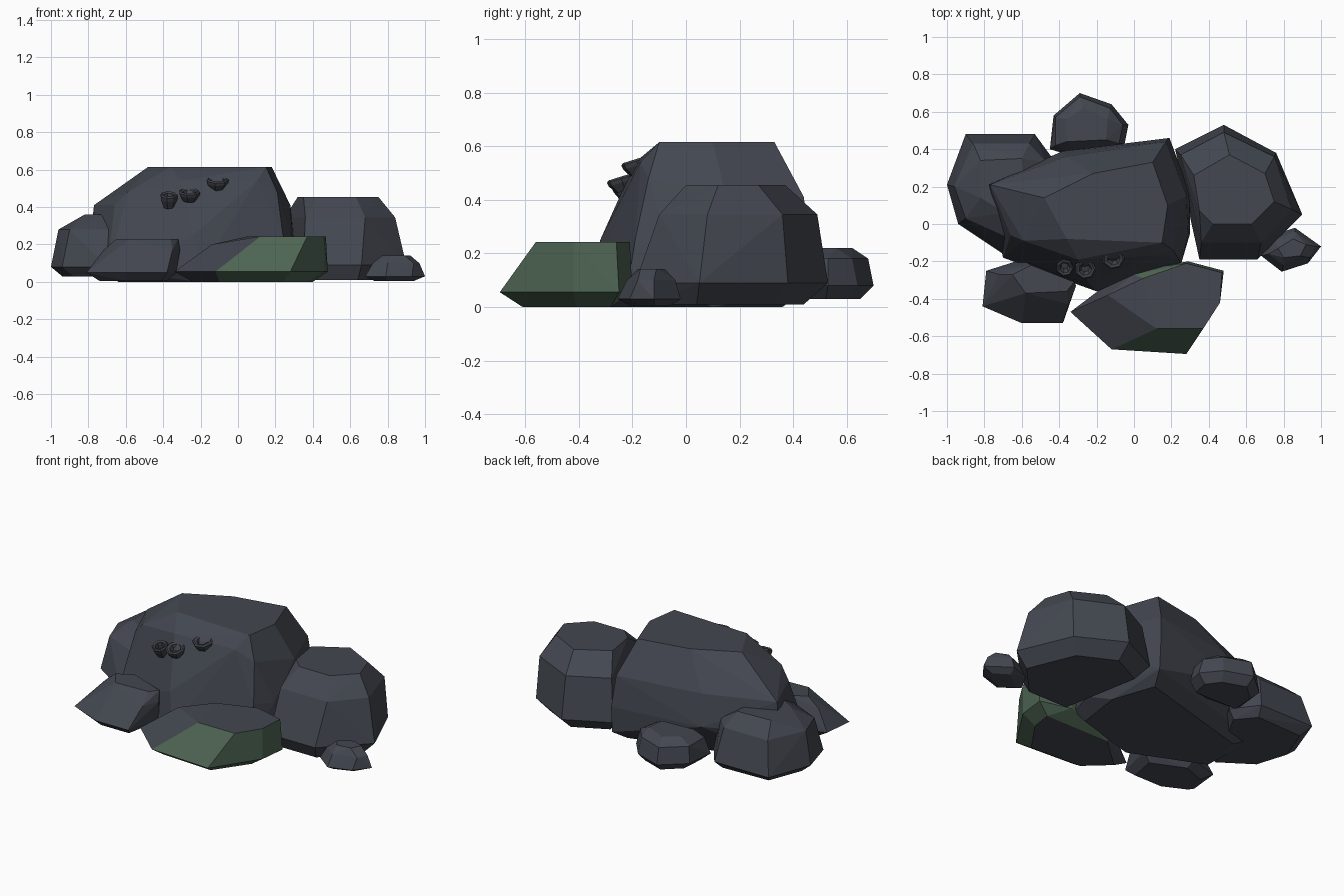
import bpy, bmesh, math
from mathutils import Vector, Matrix


def material(name, rgb):
    m = bpy.data.materials.new(name)
    m.diffuse_color = (*rgb, 1)
    return m


slate = material("slate grey", (0.056, 0.063, 0.080))
moss = material("moss green", (0.076, 0.130, 0.086))
shell = material("dark shell grey", (0.050, 0.055, 0.066))


def finish(bm, name, mats):
    bmesh.ops.recalc_face_normals(bm, faces=bm.faces[:])
    me = bpy.data.meshes.new(name)
    bm.to_mesh(me)
    bm.free()
    for m in mats:
        me.materials.append(m)
    ob = bpy.data.objects.new(name, me)
    bpy.context.collection.objects.link(ob)
    return ob


def boulder(name, rings, mats=(slate,), rule=None):
    """Chiselled rock: convex hull around a stack of outlines, (z, [(x, y)...])."""
    bm = bmesh.new()
    for z, outline in rings:
        for x, y in outline:
            bm.verts.new((x, y, z))
    bmesh.ops.convex_hull(bm, input=bm.verts[:])
    loose = [v for v in bm.verts if not v.link_faces]
    bmesh.ops.delete(bm, geom=loose, context='VERTS')
    bmesh.ops.dissolve_limit(bm, angle_limit=math.radians(4),
                             verts=bm.verts[:], edges=bm.edges[:])
    bmesh.ops.recalc_face_normals(bm, faces=bm.faces[:])
    if rule:
        for f in bm.faces:
            f.normal_update()
            f.material_index = int(rule(f.normal, f.calc_center_median()))
    return finish(bm, name, mats)


# Large central boulder
boulder("main_boulder", [
    (0.615, [(-0.48, 0.14), (-0.36, -0.08), (0.15, -0.10), (0.18, 0.10), (0.10, 0.33), (-0.22, 0.27)]),
    (0.54, [(-0.30, -0.19), (0.10, -0.17)]),
    (0.48, [(-0.59, -0.09), (0.21, -0.14)]),
    (0.41, [(-0.77, 0.21), (-0.66, -0.06), (-0.36, 0.36), (0.17, 0.44), (0.28, 0.15)]),
    (0.25, [(-0.24, -0.32), (0.24, -0.19)]),
    (0.22, [(-0.79, 0.21), (-0.38, 0.39), (0.19, 0.46), (0.30, 0.16), (0.29, -0.06)]),
    (0.06, [(-0.70, -0.18), (-0.20, -0.36), (0.25, -0.22), (0.30, -0.05), (-0.72, 0.18), (0.19, 0.45)]),
    (0.0, [(-0.64, -0.12), (-0.20, -0.31), (0.20, -0.19), (0.24, 0.10), (0.15, 0.36), (-0.60, 0.15)]),
])

# Tall boulder on the right
boulder("right_boulder", [
    (0.455, [(0.35, 0.07), (0.32, 0.26), (0.51, 0.37), (0.70, 0.27), (0.75, 0.12), (0.63, 0.0), (0.42, 0.0)]),
    (0.345, [(0.25, 0.37), (0.48, 0.49), (0.75, 0.36), (0.84, 0.08), (0.68, -0.10), (0.36, -0.10)]),
    (0.09, [(0.22, 0.40), (0.48, 0.53), (0.76, 0.38), (0.90, 0.05), (0.66, -0.19), (0.35, -0.19)]),
    (0.01, [(0.28, 0.34), (0.48, 0.44), (0.70, 0.33), (0.82, 0.04), (0.64, -0.15), (0.37, -0.15)]),
])

# Boulder at the back left
boulder("left_boulder", [
    (0.36, [(-0.82, 0.34), (-0.60, 0.35), (-0.58, 0.15), (-0.69, 0.06), (-0.82, 0.14)]),
    (0.28, [(-0.96, 0.20), (-0.86, 0.43), (-0.56, 0.43), (-0.47, 0.33), (-0.68, -0.07), (-0.90, 0.03)]),
    (0.08, [(-1.0, 0.21), (-0.90, 0.48), (-0.53, 0.48), (-0.42, 0.33), (-0.70, -0.16), (-0.94, 0.0)]),
    (0.03, [(-0.94, 0.21), (-0.86, 0.42), (-0.55, 0.43), (-0.46, 0.32), (-0.69, -0.11), (-0.88, 0.02)]),
])

# Small stone behind
boulder("back_stone", [
    (0.22, [(-0.36, 0.56), (-0.27, 0.62), (-0.14, 0.56), (-0.15, 0.45), (-0.36, 0.44)]),
    (0.18, [(-0.42, 0.57), (-0.29, 0.68), (-0.13, 0.62), (-0.06, 0.53), (-0.08, 0.43), (-0.42, 0.42)]),
    (0.08, [(-0.45, 0.40), (-0.43, 0.58), (-0.29, 0.70), (-0.12, 0.64), (-0.03, 0.53), (-0.05, 0.43), (-0.25, 0.34)]),
    (0.03, [(-0.39, 0.42), (-0.38, 0.56), (-0.28, 0.65), (-0.14, 0.60), (-0.08, 0.52), (-0.10, 0.42)]),
])

# Low stone at the front left
boulder("front_left_stone", [
    (0.23, [(-0.65, -0.27), (-0.55, -0.22), (-0.32, -0.31), (-0.36, -0.36), (-0.58, -0.37)]),
    (0.17, [(-0.72, -0.27), (-0.60, -0.42), (-0.35, -0.43), (-0.31, -0.33)]),
    (0.05, [(-0.81, -0.44), (-0.79, -0.25), (-0.60, -0.19), (-0.33, -0.30), (-0.38, -0.53), (-0.60, -0.53)]),
    (0.005, [(-0.74, -0.41), (-0.72, -0.28), (-0.58, -0.23), (-0.38, -0.32), (-0.41, -0.48), (-0.60, -0.48)]),
])

# Low front stone, mossy on its front and right sides
boulder("mossy_front_stone", [
    (0.243, [(0.12, -0.56), (0.37, -0.56), (0.46, -0.42), (0.47, -0.26), (0.28, -0.21), (0.05, -0.29)]),
    (0.20, [(-0.14, -0.38), (0.0, -0.27)]),
    (0.055, [(-0.34, -0.47), (-0.12, -0.67), (0.28, -0.695), (0.46, -0.42), (0.48, -0.25), (0.29, -0.20), (-0.05, -0.25)]),
    (0.0, [(-0.24, -0.46), (-0.10, -0.59), (0.24, -0.61), (0.38, -0.41), (0.40, -0.28), (-0.04, -0.28)]),
], (slate, moss), lambda n, c: -0.9 < n.z < 0.8 and n.x > -0.32 and c.x > 0)

# Pebble at the far right
boulder("pebble", [
    (0.142, [(0.77, -0.13), (0.85, -0.08), (0.92, -0.11), (0.89, -0.17), (0.80, -0.18)]),
    (0.10, [(0.72, -0.16), (0.80, -0.22), (0.94, -0.18), (0.97, -0.12), (0.86, -0.04), (0.75, -0.08)]),
    (0.03, [(0.68, -0.17), (0.79, -0.255), (0.93, -0.21), (1.0, -0.12), (0.86, -0.02), (0.74, -0.06)]),
    (0.005, [(0.73, -0.16), (0.80, -0.21), (0.91, -0.17), (0.94, -0.12), (0.85, -0.06)]),
])


def barnacle(name, centre, radius, height, tilt):
    """Hollow seven-sided cup, lofted through (radius factor, height factor) rings."""
    bm = bmesh.new()
    profile = [(0.6, -0.5), (0.95, 0.1), (1.0, 0.38), (0.85, 0.5), (0.6, 0.42), (0.4, -0.1)]
    n = 7
    rings = [[bm.verts.new((radius * r * math.cos(math.tau * i / n),
                            radius * r * math.sin(math.tau * i / n), height * h))
              for i in range(n)] for r, h in profile]
    for a, b in zip(rings, rings[1:]):
        for i in range(n):
            j = (i + 1) % n
            bm.faces.new((a[i], a[j], b[j], b[i]))
    bm.faces.new(rings[0])
    bm.faces.new(rings[-1])
    bm.transform(Matrix.Translation(Vector(centre)) @ Matrix.Rotation(tilt, 4, 'X'))
    finish(bm, name, (shell,))


# Barnacles on the front of the main boulder
barnacle("barnacle_left", (-0.37, -0.225, 0.435), 0.048, 0.075, 0.35)
barnacle("barnacle_middle", (-0.26, -0.235, 0.460), 0.058, 0.055, 0.3)
barnacle("barnacle_right", (-0.11, -0.178, 0.523), 0.061, 0.06, 0.3)
